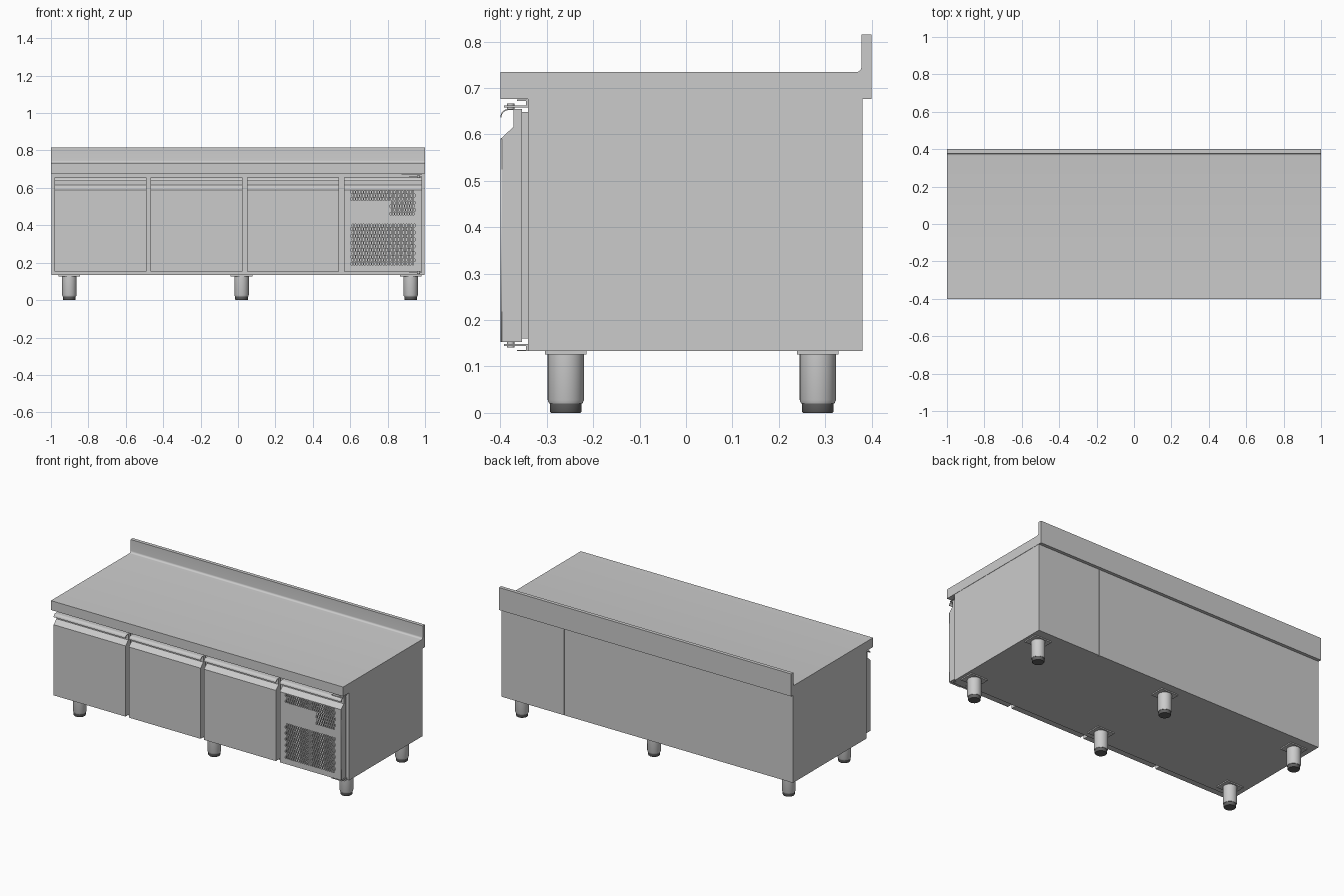
import bpy, bmesh, math

if "Cube" in bpy.data.objects:
    bpy.data.objects.remove(bpy.data.objects["Cube"])

dark = bpy.data.materials.new("dark_rubber")
dark.diffuse_color = (0.12, 0.12, 0.12, 1)
dark.use_nodes = True
dark.node_tree.nodes["Principled BSDF"].inputs["Base Color"].default_value = dark.diffuse_color


def finish(name, bm):
    bmesh.ops.recalc_face_normals(bm, faces=bm.faces)
    me = bpy.data.meshes.new(name)
    bm.to_mesh(me)
    bm.free()
    ob = bpy.data.objects.new(name, me)
    bpy.context.collection.objects.link(ob)
    return ob


def smooth(ob, angle=35):
    bpy.ops.object.select_all(action='DESELECT')
    bpy.context.view_layer.objects.active = ob
    ob.select_set(True)
    bpy.ops.object.shade_smooth_by_angle(angle=math.radians(angle))


def prism(name, x0, x1, prof):
    """Extrude a closed (y, z) profile along x."""
    bm = bmesh.new()
    f = bm.faces.new([bm.verts.new((x0, y, z)) for y, z in prof])
    ext = bmesh.ops.extrude_face_region(bm, geom=[f])['geom']
    bmesh.ops.translate(bm, vec=(x1 - x0, 0, 0),
                        verts=[v for v in ext if isinstance(v, bmesh.types.BMVert)])
    return finish(name, bm)


def box(name, x0, x1, y0, y1, z0, z1):
    return prism(name, x0, x1, [(y0, z0), (y1, z0), (y1, z1), (y0, z1)])


def lathe(name, x, y, prof, seg=32):
    """Revolve an (r, z) profile about a vertical axis and cap both ends."""
    bm = bmesh.new()
    rings = [[bm.verts.new((x + r * math.cos(2 * math.pi * i / seg),
                            y + r * math.sin(2 * math.pi * i / seg), z))
              for i in range(seg)] for r, z in prof]
    for a, b in zip(rings, rings[1:]):
        for i in range(seg):
            j = (i + 1) % seg
            bm.faces.new((a[i], a[j], b[j], b[i]))
    bm.faces.new(rings[0])
    bm.faces.new(rings[-1])
    ob = finish(name, bm)
    smooth(ob)
    return ob


def arc(cy, cz, r, a0, a1, n=6):
    return [(cy + r * math.cos(math.radians(a0 + (a1 - a0) * i / n)),
             cz + r * math.sin(math.radians(a0 + (a1 - a0) * i / n))) for i in range(n + 1)]


# Worktop with coved backsplash
smooth(prism("worktop", -1, 1,
             [(-0.4, 0.676), (0.4, 0.676), (0.4, 0.815), (0.378, 0.815)]
             + arc(0.366, 0.746, 0.012, 0, -90) + [(-0.4, 0.734)]))

# Cabinet body and the two rear panels
SPLIT = 0.566
box("cabinet_body", -0.998, 0.998, -0.34, 0.367, 0.133, 0.676)
box("rear_panel_wide", -0.998, SPLIT - 0.0015, 0.367, 0.38, 0.133, 0.676)
box("rear_panel_narrow", SPLIT + 0.0015, 0.998, 0.367, 0.38, 0.133, 0.676)


# Curved grip lip along the top of each front
def grip_lip(name, x0, x1):
    outer = arc(-0.382, 0.637, 0.018, 180, 90)
    inner = arc(-0.382, 0.637, 0.0155, 90, 180)
    smooth(prism(name, x0, x1, outer + [(-0.371, 0.655), (-0.371, 0.6525)] + inner))


# Three doors with gaskets
for i, (x0, x1) in enumerate([(-0.982, -0.49), (-0.467, 0.024), (0.047, 0.539)], 1):
    prism(f"door_{i}", x0, x1, [(-0.4, 0.153), (-0.353, 0.153), (-0.353, 0.655),
                                (-0.372, 0.655), (-0.372, 0.616), (-0.4, 0.59)])
    grip_lip(f"door_lip_{i}", x0, x1)
    box(f"door_gasket_{i}", x0 + 0.01, x1 - 0.01, -0.353, -0.34, 0.16, 0.648)

# Machine compartment front: hollow shell with the same grip
P0, P1 = 0.566, 0.985
prism("vent_panel_top", P0, P1, [(-0.4, 0.59), (-0.353, 0.59), (-0.353, 0.655),
                                 (-0.372, 0.655), (-0.372, 0.616)])
grip_lip("vent_panel_lip", P0, P1)
box("vent_panel_left", P0, P0 + 0.004, -0.396, -0.353, 0.153, 0.59)
box("vent_panel_right", P1 - 0.004, P1, -0.396, -0.353, 0.153, 0.59)
box("vent_panel_bottom", P0 + 0.004, P1 - 0.004, -0.396, -0.353, 0.153, 0.157)
box("vent_panel_spacer_left", P0 + 0.01, P0 + 0.02, -0.353, -0.34, 0.16, 0.648)
box("vent_panel_spacer_right", P1 - 0.02, P1 - 0.01, -0.353, -0.34, 0.16, 0.648)

# Perforated sheet: filled 2D curve whose inner splines become slots
cu = bpy.data.curves.new("vent_grille", 'CURVE')
cu.dimensions = '2D'
cu.fill_mode = 'BOTH'
cu.extrude = 0.002


def outline(pts):
    s = cu.splines.new('POLY')
    s.points.add(len(pts) - 1)
    for p, (x, z) in zip(s.points, pts):
        p.co = (x, z, 0, 1)
    s.use_cyclic_u = True


def slots(x0, x1, z0, z1, px=0.0146, pz=0.0190, w=0.0038, h=0.0075, c=0.002):
    cols, rows = round((x1 - x0) / px), round((z1 - z0) / pz)
    dx, dz = (x1 - x0) / (cols + 0.5), (z1 - z0) / rows
    for r in range(rows):
        for k in range(cols):
            x, z = x0 + (k + 0.5 + 0.5 * (r % 2)) * dx, z0 + (r + 0.5) * dz
            outline([(x - w, z - h + c), (x - w + c, z - h), (x + w - c, z - h), (x + w, z - h + c),
                     (x + w, z + h - c), (x + w - c, z + h), (x - w + c, z + h), (x - w, z + h - c)])


outline([(P0, 0.153), (P1, 0.153), (P1, 0.59), (P0, 0.59)])
slots(0.60, 0.95, 0.185, 0.408)
slots(0.60, 0.95, 0.531, 0.587)
slots(0.81, 0.95, 0.452, 0.531)
grille = bpy.data.objects.new("vent_grille", cu)
bpy.context.collection.objects.link(grille)
grille.location.y = -0.398
grille.rotation_euler.x = math.pi / 2
bpy.ops.object.select_all(action='DESELECT')
bpy.context.view_layer.objects.active = grille
grille.select_set(True)
bpy.ops.object.convert(target='MESH')

# Hinge brackets above and below the vented panel
for tag, plate, wall, fix in (("top", 0.658, (0.658, 0.676), 0.672),
                              ("bottom", 0.144, (0.133, 0.148), 0.133)):
    box(f"hinge_plate_{tag}", 0.915, 0.985, -0.392, -0.345, plate, plate + 0.004)
    box(f"hinge_wall_{tag}", 0.915, 0.985, -0.345, -0.34, *wall)
    box(f"hinge_fixing_{tag}", 0.875, 0.985, -0.364, -0.345, fix, fix + 0.003)
    lathe(f"hinge_pin_{tag}", 0.965, -0.378,
          [(0.008, plate - 0.003), (0.008, plate + 0.009)], 16)

# Six adjustable legs
for side, y in (("front", -0.259), ("rear", 0.284)):
    for pos, x in (("left", -0.902), ("middle", 0.019), ("right", 0.923)):
        n = f"{side}_{pos}"
        box(f"leg_plate_{n}", x - 0.058, x + 0.058, y - 0.045, y + 0.045, 0.126, 0.134)
        lathe(f"leg_{n}", x, y, [(0.036, 0.02), (0.039, 0.028), (0.039, 0.127)])
        foot = lathe(f"foot_{n}", x, y, [(0.032, 0), (0.034, 0.003), (0.034, 0.021)])
        foot.data.materials.append(dark)
